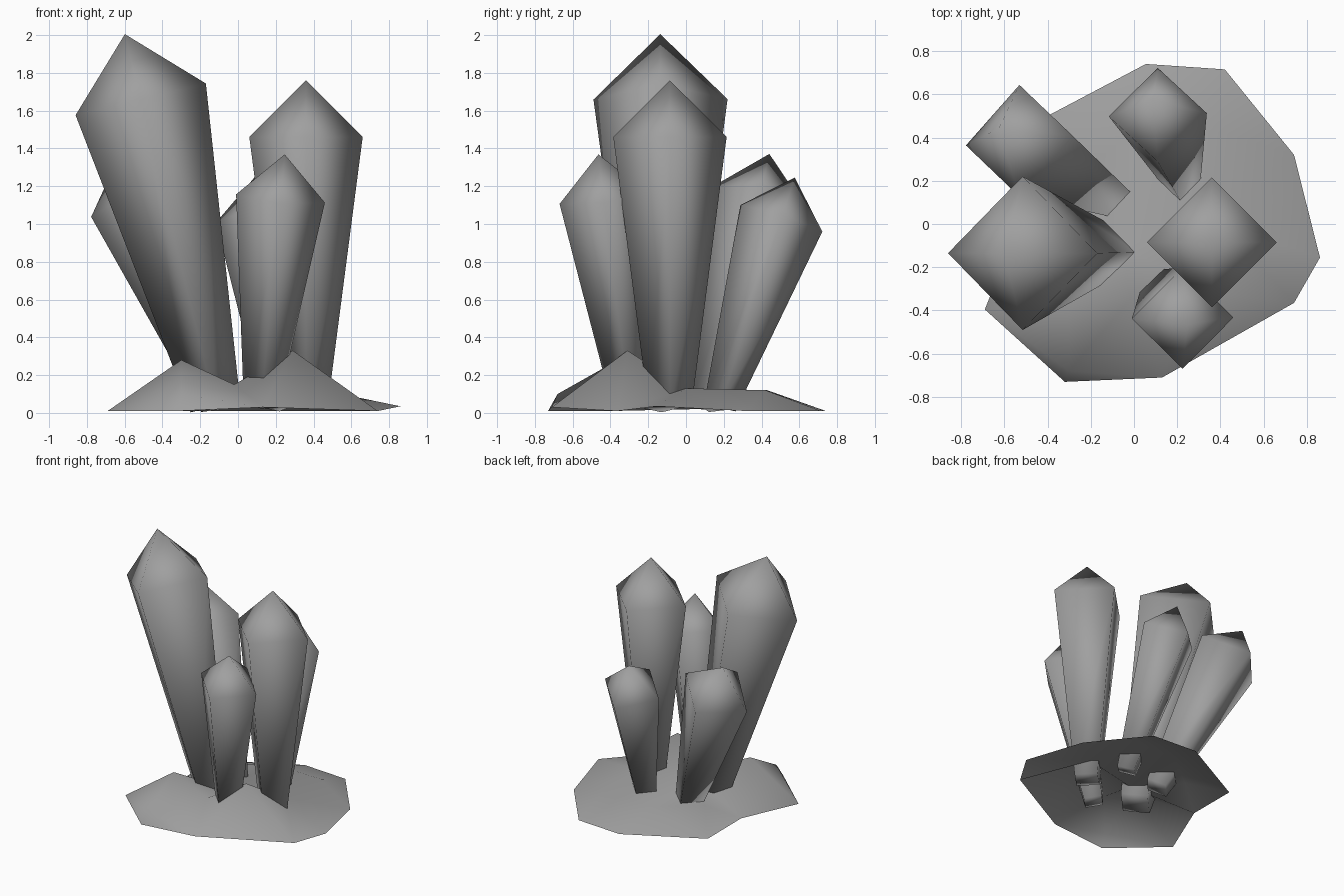
import bpy
from mathutils import Vector, geometry

if "Cube" in bpy.data.objects:
    bpy.data.objects.remove(bpy.data.objects["Cube"])

grey = bpy.data.materials.new("stone grey")
grey.diffuse_color = (0.35, 0.35, 0.35, 1)
grey.use_nodes = True
grey.node_tree.nodes["Principled BSDF"].inputs["Base Color"].default_value = grey.diffuse_color


def add_mesh(name, verts, faces):
    mesh = bpy.data.meshes.new(name)
    mesh.from_pydata(verts, [], faces)
    mesh.materials.append(grey)
    for poly in mesh.polygons:
        poly.use_smooth = True
    obj = bpy.data.objects.new(name, mesh)
    bpy.context.collection.objects.link(obj)
    return obj


def crystal(name, foot, shoulder, radius):
    """Four-sided tapered shaft with a pyramid tip, leaning from foot to shoulder."""
    foot, shoulder = Vector(foot), Vector(shoulder)
    axis = (shoulder - foot).normalized()
    u = Vector((1, 0, 0))
    u = (u - axis * u.dot(axis)).normalized()
    v = axis.cross(u)
    corners = (u, v, -u, -v)
    verts = [foot + c * radius * 0.38 for c in corners]
    verts += [shoulder + c * radius for c in corners]
    verts.append(shoulder + axis * radius)
    faces = [(3, 2, 1, 0)]
    for i in range(4):
        j = (i + 1) % 4
        faces += [(i, j, j + 4, i + 4), (i + 4, j + 4, 8)]
    add_mesh(name, verts, faces)


# Crystals
crystal("tall_left_crystal", (-0.12, -0.13, 0.035), (-0.515, -0.135, 1.66), 0.355)
crystal("tall_right_crystal", (0.36, -0.085, 0.03), (0.36, -0.085, 1.46), 0.30)
crystal("front_crystal", (0.12, -0.30, 0.035), (0.225, -0.435, 1.135), 0.236)
crystal("back_right_crystal", (0.22, 0.18, 0.035), (0.11, 0.505, 1.03), 0.228)
crystal("back_left_crystal", (-0.10, 0.13, 0.04), (-0.53, 0.385, 1.13), 0.265)

# Rocky base: an open, uneven mound of triangles
rim = [(0.86, -0.155, 0.035), (0.74, 0.32, 0.01), (0.42, 0.715, 0.01),
       (0.055, 0.74, 0.01), (-0.50, 0.447, 0.01), (-0.51, 0.05, 0.02),
       (-0.69, -0.395, 0.01), (-0.32, -0.73, 0.01), (0.13, -0.71, 0.03),
       (0.74, -0.365, 0.01)]
mound = [(0.29, -0.31, 0.33), (-0.30, -0.36, 0.28), (-0.02, -0.35, 0.15),
         (-0.30, -0.68, 0.10), (-0.05, -0.10, 0.13), (0.40, 0.0, 0.13),
         (0.42, 0.42, 0.12), (0.0, 0.43, 0.12), (-0.30, 0.20, 0.12)]
points = [Vector(p) for p in rim + mound]
flat, _, tris, origin, _, _ = geometry.delaunay_2d_cdt(
    [p.xy for p in points], [], [list(range(len(rim)))], 1, 1e-5)
verts = [points[o[0]] for o in origin]
faces = []
for t in tris:
    a, b, c = (verts[i] for i in t)
    faces.append(t if (b - a).cross(c - a).z > 0 else t[::-1])
add_mesh("rock_base", verts, faces)
